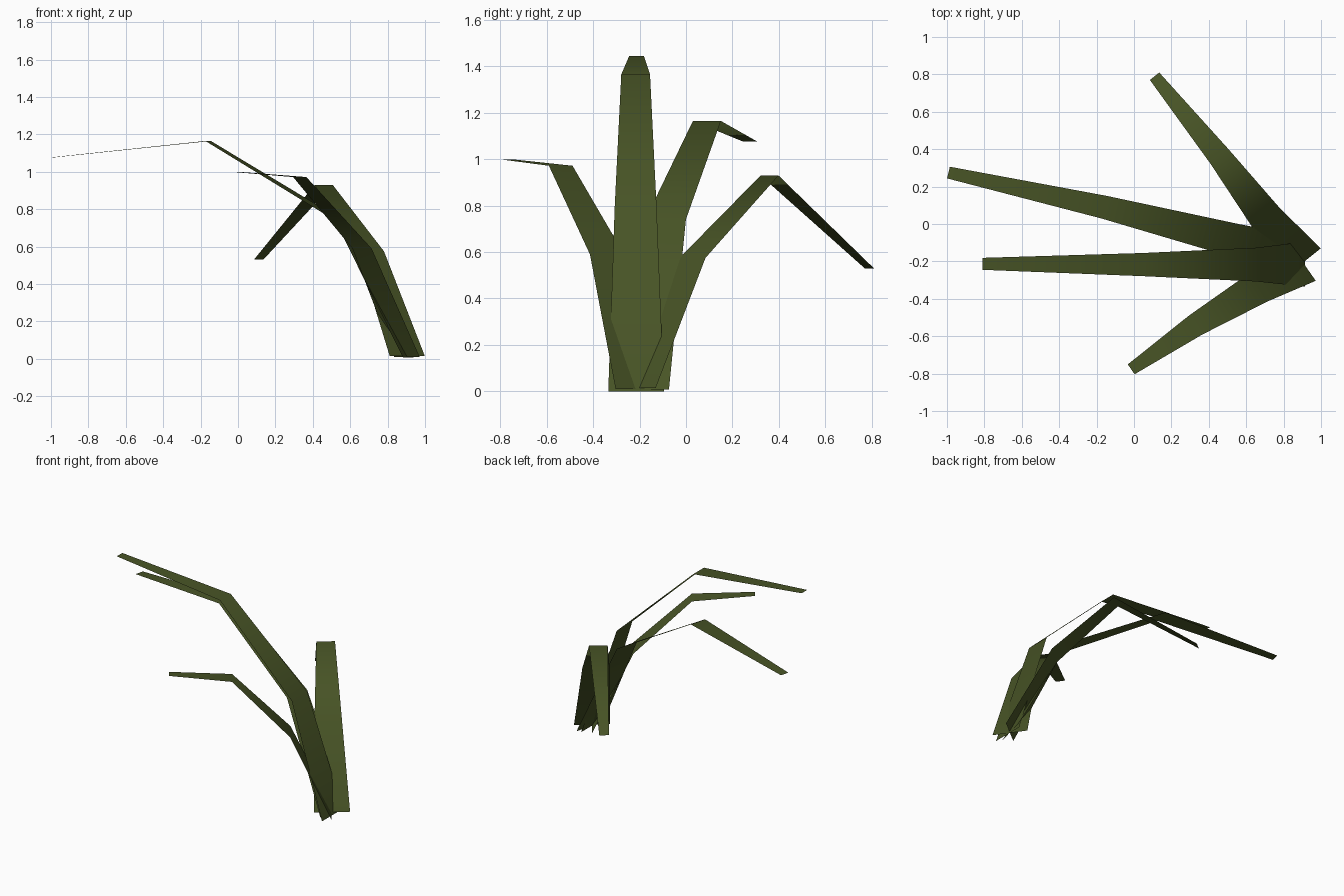
import bpy, bmesh
from mathutils import Vector

if "Cube" in bpy.data.objects:
    bpy.data.objects.remove(bpy.data.objects["Cube"])

green = bpy.data.materials.new("dark_leaf_green")
green.diffuse_color = (0.064, 0.088, 0.019, 1)
green.use_nodes = True
green.node_tree.nodes["Principled BSDF"].inputs["Base Color"].default_value = green.diffuse_color

# Half widths at base, middle, bend and tip, shared by every blade
HALF = (0.12, 0.09, 0.062, 0.032)


def blade(name, across, spine):
    """Flat tapering leaf: a strip along the spine, spread sideways along 'across'."""
    side = Vector((across[0], across[1], 0)).normalized()
    bm = bmesh.new()
    rows = []
    for p, h in zip(spine, HALF):
        c = Vector(p)
        rows.append((bm.verts.new(c - side * h), bm.verts.new(c + side * h)))
    for (a, b), (c, d) in zip(rows, rows[1:]):
        f = bm.faces.new((a, b, d, c))
        f.smooth = True
        f.normal_update()
        if f.normal.z < 0:
            f.normal_flip()
    mesh = bpy.data.meshes.new(name)
    bm.to_mesh(mesh)
    bm.free()
    mesh.materials.append(green)
    bpy.context.collection.objects.link(bpy.data.objects.new(name, mesh))


# Four arching blades fanning out from one root
blade("back_leaf", (0.78, 0.62),
      [(0.905, -0.205, 0.015), (0.71, 0.028, 0.575), (0.458, 0.36, 0.93), (0.11, 0.79, 0.53)])
blade("long_leaf", (0.235, 0.97),
      [(0.91, -0.19, 0.008), (0.54, -0.088, 0.74), (-0.16, 0.09, 1.165), (-0.992, 0.275, 1.077)])
blade("tall_leaf", (0.0, 1.0),
      [(0.915, -0.215, 0.0), (0.65, -0.217, 0.8), (0.05, -0.217, 1.365), (-0.81, -0.213, 1.445)])
blade("front_leaf", (0.57, -0.82),
      [(0.903, -0.205, 0.01), (0.663, -0.34, 0.59), (0.33, -0.54, 0.972), (-0.015, -0.777, 1.0)])
